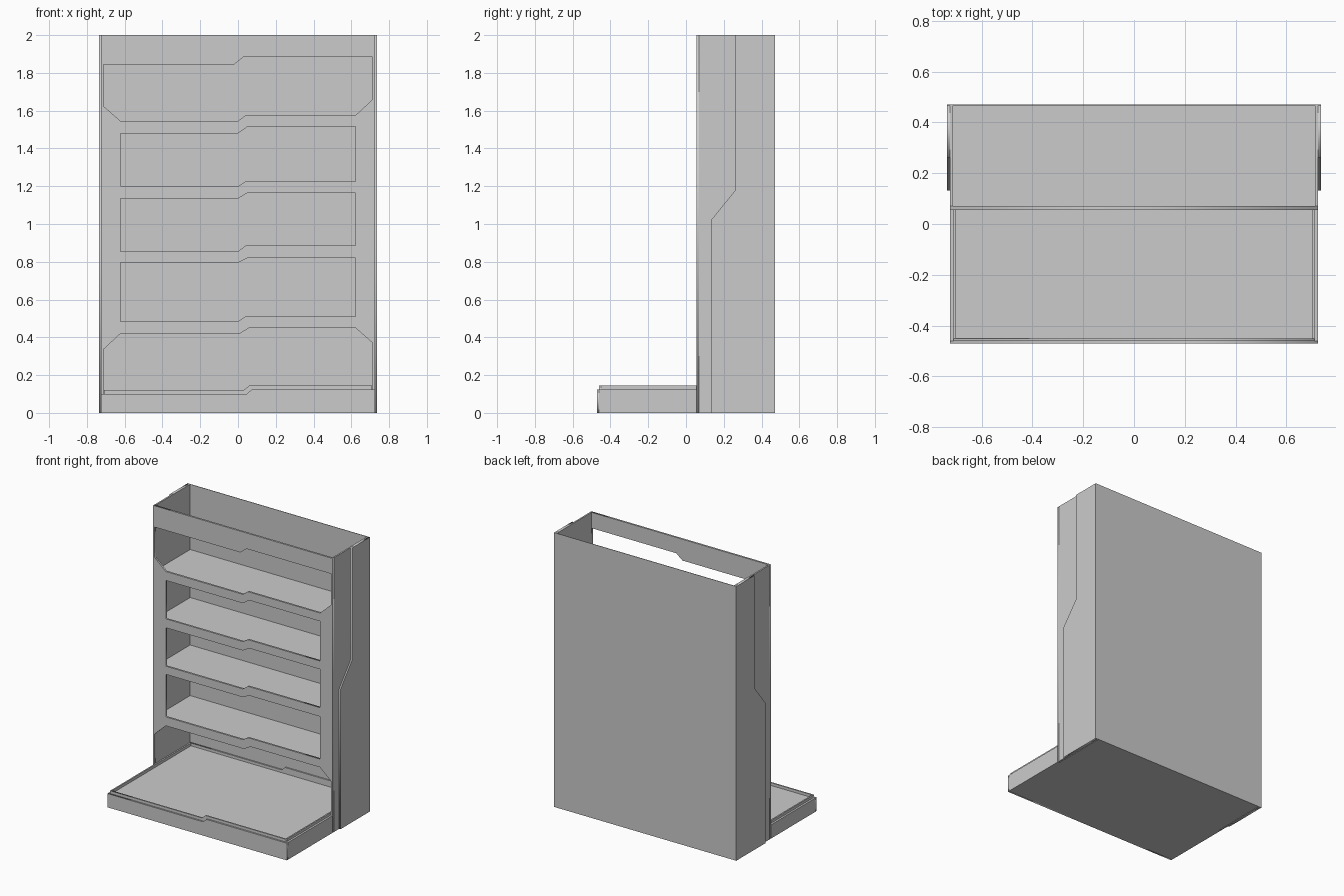
import bpy
from math import radians

if "Cube" in bpy.data.objects:
    bpy.data.objects.remove(bpy.data.objects["Cube"])


def box(name, lo, hi):
    bpy.ops.mesh.primitive_cube_add(size=1, location=[(a + b) / 2 for a, b in zip(lo, hi)])
    ob = bpy.context.object
    ob.name = name
    ob.scale = [b - a for a, b in zip(lo, hi)]
    return ob


def plate(name, loops, lo, hi, plane="XZ"):
    """Flat outline (later loops are holes) extruded between lo and hi along the plane's normal."""
    cu = bpy.data.curves.new(name, "CURVE")
    cu.dimensions, cu.fill_mode, cu.extrude = "2D", "BOTH", (hi - lo) / 2
    for pts in loops:
        sp = cu.splines.new("POLY")
        sp.points.add(len(pts) - 1)
        for p, (u, v) in zip(sp.points, pts):
            p.co = (u, v, 0, 1)
        sp.use_cyclic_u = True
    tmp = bpy.data.objects.new(name + "_outline", cu)
    bpy.context.collection.objects.link(tmp)
    dg = bpy.context.evaluated_depsgraph_get()
    me = bpy.data.meshes.new_from_object(tmp.evaluated_get(dg))
    bpy.data.objects.remove(tmp)
    ob = bpy.data.objects.new(name, me)
    bpy.context.collection.objects.link(ob)
    mid = (lo + hi) / 2
    if plane == "XZ":
        ob.rotation_euler, ob.location = (radians(90), 0, 0), (0, mid, 0)
    else:
        ob.rotation_euler, ob.location = (radians(90), 0, radians(90)), (mid, 0, 0)
    return ob


W, WI = 0.724, 0.713          # outer and inner half width
YF, YB = 0.056, 0.471         # cabinet front and back
SX = 0.622                    # half width of the shelf openings

# Front frame: arch outline around the bottom bay, stepped holes above
arch = [(-W, 0), (-W, 2), (W, 2), (W, 0), (WI, 0), (WI, 0.37), (SX, 0.45),
        (0.06, 0.45), (0.01, 0.42), (-SX, 0.42), (-WI, 0.335), (-WI, 0)]
top_bay = [(-WI, 1.845), (-0.02, 1.845), (0.03, 1.885), (WI, 1.885), (WI, 1.66),
           (SX, 1.575), (0.04, 1.575), (0, 1.545), (-SX, 1.545), (-WI, 1.625)]


def bay(bl, br, tl, tr):
    return [(-SX, tl), (0, tl), (0.05, tr), (SX, tr), (SX, br), (0.04, br), (0, bl), (-SX, bl)]


plate("front_frame", [arch, top_bay, bay(1.2, 1.225, 1.48, 1.515),
                      bay(0.855, 0.885, 1.135, 1.165), bay(0.485, 0.51, 0.795, 0.82)], YF, 0.07)

# Back, side walls and stepped outer side panels
box("back_panel", (-0.735, 0.467, 0), (0.735, YB, 2))
side = [(0.132, 0), (0.132, 1.02), (0.262, 1.18), (0.262, 2), (0.467, 2), (0.467, 0)]
for s, label in ((-1, "left"), (1, "right")):
    a, b, c = sorted((s * WI, s * W)), sorted((s * W, s * 0.735)), sorted((s * 0.70, s * 0.71))
    box(label + "_wall", (a[0], 0.07, 0), (a[1], 0.467, 2))
    plate(label + "_side_panel", [side], b[0], b[1], "YZ")
    # Tray sides: left is lower than right
    h = 0.10 if s < 0 else 0.125
    t = sorted((s * 0.71, s * W))
    box(label + "_tray_wall", (t[0], -0.46, 0), (t[1], YF, h))
    box(label + "_tray_lip", (c[0], -0.45, 0.05), (c[1], 0.457, h + 0.02))

# Shelves hidden behind the cross bars
for i, z in enumerate((0.455, 0.824, 1.17, 1.52)):
    box(f"shelf_{i + 1}", (-WI, 0.07, z - 0.004), (WI, 0.467, z + 0.004))

# Base floor, stepped tray front, stepped lips at front and back
box("base_floor", (-0.71, -0.46, 0), (0.71, 0.467, 0.10))


def stepped(w, z0, zl, zr, x):
    return [(-w, z0), (-w, zl), (x, zl), (x + 0.03, zr), (w, zr), (w, z0)]


plate("tray_front", [stepped(W, 0, 0.10, 0.125, 0.045)], -0.471, -0.46)
plate("tray_front_lip", [stepped(0.71, 0.05, 0.12, 0.145, 0.03)], -0.46, -0.45)
plate("tray_back_lip", [stepped(0.71, 0.05, 0.12, 0.145, 0.03)], 0.457, 0.467)
